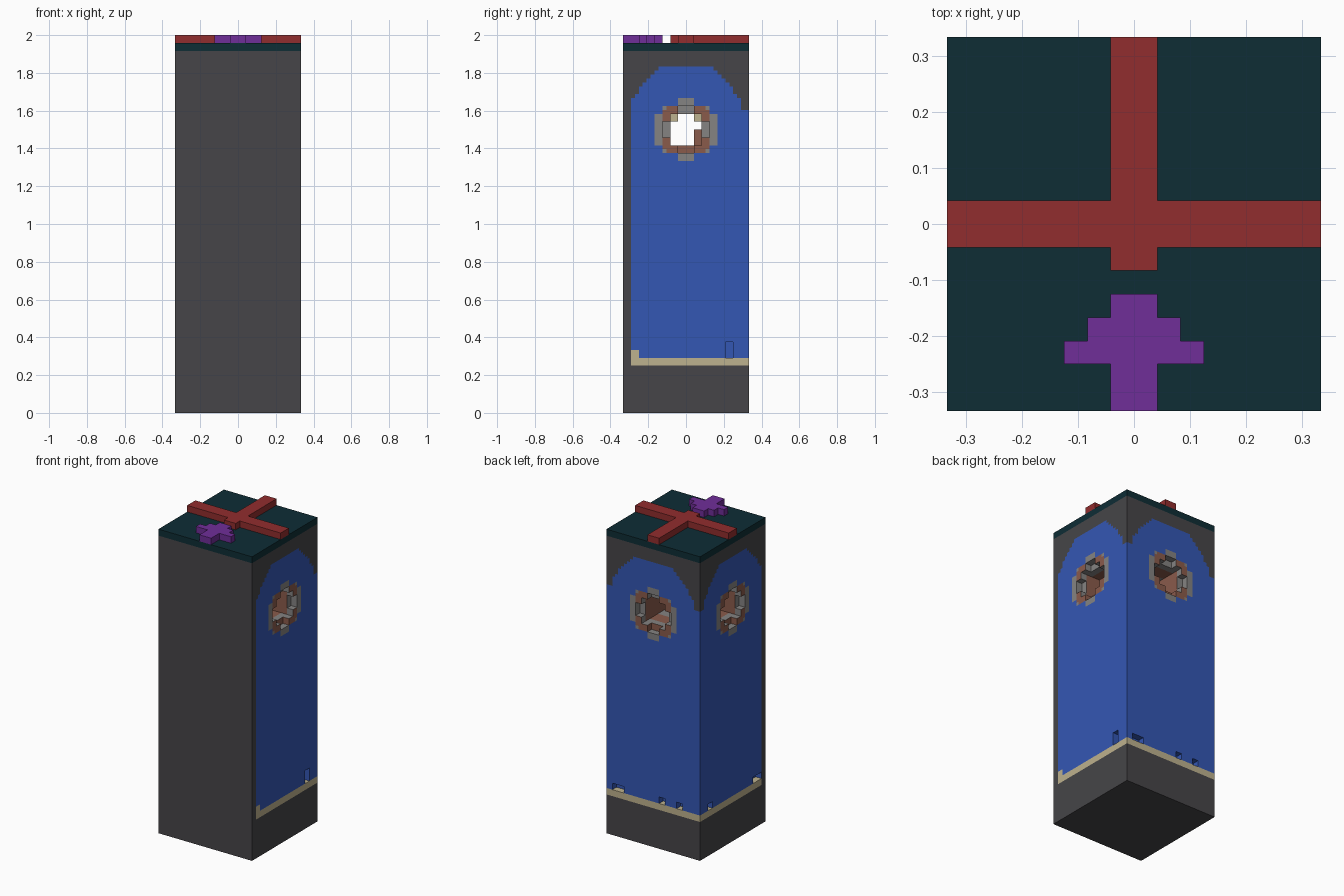
import bpy, bmesh
from mathutils import Vector

cube = bpy.data.objects.get("Cube")
if cube:
    bpy.data.objects.remove(cube)

U = 1 / 24            # block size: the tower is 16 x 16 x 48 blocks
HOLE = 36             # height of the round windows' centre, in blocks


def material(name, rgb):
    lin = [((c / 255 + 0.055) / 1.055) ** 2.4 for c in rgb] + [1]
    m = bpy.data.materials.new(name)
    m.use_nodes = True
    m.diffuse_color = lin
    m.node_tree.nodes["Principled BSDF"].inputs["Base Color"].default_value = lin
    return m


STONE, BLUE, SAND, GREY, BROWN = range(5)
wall_mats = [material("dark stone", (70, 69, 72)), material("blue", (52, 87, 180)),
             material("sand", (190, 178, 142)), material("grey", (133, 131, 130)),
             material("brown", (138, 91, 75))]
teal = material("dark teal", (14, 45, 53))
red = material("red", (145, 45, 46))
purple = material("purple", (112, 46, 153))


def finish(name, bm, mats):
    mesh = bpy.data.meshes.new(name)
    bm.to_mesh(mesh)
    bm.free()
    for m in mats:
        mesh.materials.append(m)
    ob = bpy.data.objects.new(name, mesh)
    bpy.context.collection.objects.link(ob)
    return ob


def slabs(name, mat, boxes, z0, z1):
    """Flat boxes given as half width, y start, y end, in blocks."""
    bm = bmesh.new()
    for w, y0, y1 in boxes:
        made = bmesh.ops.create_cube(bm, size=1)["verts"]
        for v in made:
            v.co = Vector((v.co.x * 2 * w, y0 + (v.co.y + 0.5) * (y1 - y0),
                           z0 + (v.co.z + 0.5) * (z1 - z0))) * U
    return finish(name, bm, [mat])


def round_window(a, c, depth):
    """Tunnel with a wider cross-shaped recess at its mouth."""
    a, c = abs(a), abs(c)
    if depth < 1:
        return (max(a, c) < 3 and min(a, c) < 1) or max(a, c) < 2
    return max(a, c) < 2


# small niches along the bottom: x range, y range, top
NICHES = [((7, 8), (5, 6), 9), ((5, 7), (7, 8), 8), ((-2, -1), (7, 8), 8),
          ((-5, -4), (7, 8), 8), ((-8, -7), (5, 6), 8), ((-8, -7), (-7, -5), 8)]


def blocker(x, y, c):
    """Blocks standing inside the tunnel: sand top corners, brown post."""
    if -4 < x < -3 and 1 < abs(y) < 2:
        if 1 < c < 2:
            return SAND
        if y > 0 and -2 < c < 0:
            return BROWN
    return None


def solid(x, y, z):
    if max(abs(x), abs(y)) > 8 or not 0 < z < 46:
        return False
    c = z - HOLE
    if blocker(x, y, c) is not None:
        return True
    if round_window(y, c, 8 - abs(x)):
        return False
    if y > 0 and round_window(x, c, 8 - y):
        return False
    return not any(a < x < b and e < y < f and 7 < z < t
                   for (a, b), (e, f), t in NICHES)


def wall_colour(a, z, side):
    """Painted pattern on an outer wall; a runs along the wall."""
    c = abs(z - HOLE)
    b = abs(a)
    if max(b, c) < 4:
        if max(b, c) < 3:
            return BROWN if b + c > 2.4 and min(b, c) < 2.5 else GREY
        if (c > 3 and b < 1) or (b > 3 and c < 2):
            return GREY
    if side and a < -7:
        return STONE
    if 6 < z < 7 or (side and z > 6 and z - 6 < 2 and a + 7 < 1):
        return SAND
    # arched top of the painted panel
    if b < 3.5:
        top = 44
    elif b < 7:
        top = 44 - (b - 3.5) * 1.2
    else:
        top = 38.6
    return BLUE if 7 < z < top else STONE


def face_colour(p, n, block):
    x, y, z = p
    mark = blocker(*(block - Vector((0, 0, HOLE))))
    if mark is not None:
        return mark
    if abs(n.x) > 0.5 and abs(x) > 7.99:
        return wall_colour(y, z, True)
    if n.y > 0.5 and y > 7.99:
        return wall_colour(x, z, False)
    if y < -7.99 or z < 0.01 or z > 45.9:
        return STONE
    if z < 12:
        return SAND if n.z > 0.5 else BLUE
    # inside the round windows
    depth = 8 - max(abs(x), y)
    if abs(n.z) > 0.5:
        return GREY if int(depth // 2) % 2 == 0 else BROWN
    if depth < 1.1:
        return GREY if z > HOLE - 2 else BROWN
    return BROWN


# tower: keep only exposed block faces, each split in four for the paint edges
bm = bmesh.new()
axes = [Vector((1, 0, 0)), Vector((0, 1, 0)), Vector((0, 0, 1))]
for i in range(-8, 8):
    for j in range(-8, 8):
        for k in range(46):
            block = Vector((i + 0.5, j + 0.5, k + 0.5))
            if not solid(*block):
                continue
            for d in range(3):
                for s in (1, -1):
                    n = axes[d] * s
                    if solid(*(block + n)):
                        continue
                    u, v = axes[(d + 1) % 3], axes[(d + 2) % 3] * s
                    for qu in (-0.25, 0.25):
                        for qv in (-0.25, 0.25):
                            p = block + n / 2 + u * qu + v * qv
                            quad = [p + (u * a + v * b) / 4
                                    for a, b in ((-1, -1), (1, -1), (1, 1), (-1, 1))]
                            f = bm.faces.new([bm.verts.new(q * U) for q in quad])
                            f.material_index = face_colour(p, n, block)
bmesh.ops.remove_doubles(bm, verts=bm.verts, dist=U / 50)
bmesh.ops.dissolve_limit(bm, angle_limit=0.01, verts=bm.verts, edges=bm.edges,
                         delimit={'MATERIAL'})
finish("tower", bm, wall_mats)

# roof slab, raised cross and stepped arrow
slabs("roof", teal, [(8, -8, 8)], 46, 47)
slabs("roof_cross", red, [(8, -1, 1), (1, 1, 8), (1, -2, -1)], 47, 48)
slabs("roof_arrow", purple, [(1, -8, -6), (3, -6, -5), (2, -5, -4), (1, -4, -3)], 47, 48)
